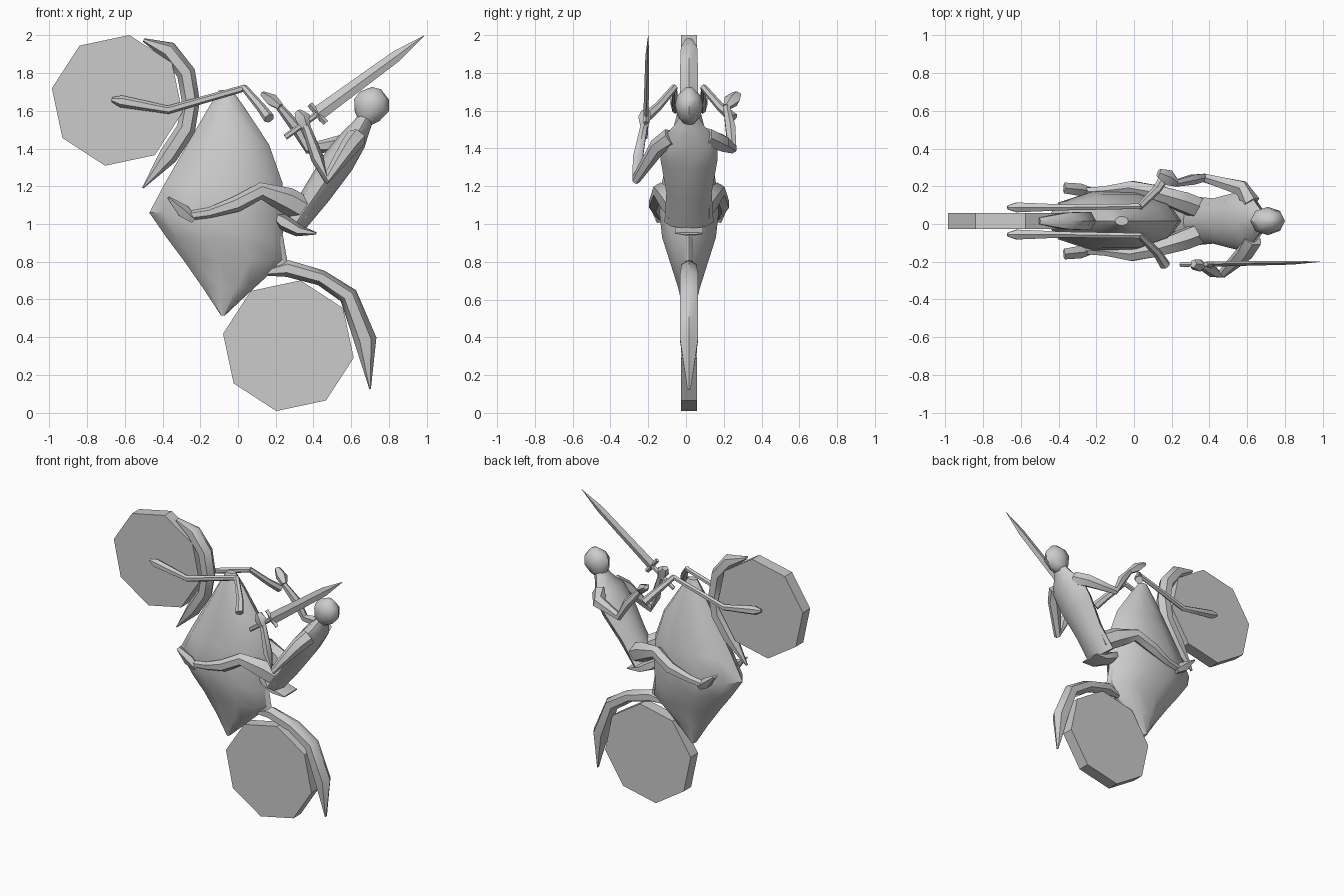
import bpy, bmesh
from math import sin, cos, pi, radians
from mathutils import Vector

YC = 0.016  # mid-plane of the bike


def finish(name, rings, angle=40):
    """Skin a list of equal-sized rings and cap both ends."""
    bm = bmesh.new()
    vr = [[bm.verts.new(p) for p in ring] for ring in rings]
    n = len(vr[0])
    for a, b in zip(vr, vr[1:]):
        for i in range(n):
            bm.faces.new((a[i], a[(i + 1) % n], b[(i + 1) % n], b[i]))
    bm.faces.new(vr[0])
    bm.faces.new(vr[-1])
    bmesh.ops.recalc_face_normals(bm, faces=bm.faces)
    me = bpy.data.meshes.new(name)
    bm.to_mesh(me)
    bm.free()
    me.shade_smooth()
    me.set_sharp_from_angle(angle=radians(angle))
    ob = bpy.data.objects.new(name, me)
    bpy.context.collection.objects.link(ob)
    return ob


def limb(name, rows, sides=6, angle=50):
    """Tapered tube. Each row: x, y, z, in-plane radius, sideways radius."""
    pts = [Vector(r[:3]) for r in rows]
    rings = []
    for i, r in enumerate(rows):
        t = (pts[min(i + 1, len(pts) - 1)] - pts[max(i - 1, 0)]).normalized()
        side = Vector((0, 1, 0))
        side = (side - t * side.dot(t)).normalized()
        up = side.cross(t)
        rings.append([pts[i] + up * r[3] * cos(2 * pi * k / sides)
                      + side * r[4] * sin(2 * pi * k / sides) for k in range(sides)])
    return finish(name, rings, angle)


def pair(name, rows, sides=6):
    """A limb on both sides; y is measured from the mid-plane."""
    for label, s in (("left", 1), ("right", -1)):
        limb(label + "_" + name, [(x, YC + s * y, z, a, b) for x, y, z, a, b in rows], sides)


# wheels
for name, x, z in (("front_wheel", -0.64, 1.655), ("rear_wheel", 0.267, 0.355)):
    bpy.ops.mesh.primitive_cylinder_add(vertices=8, radius=0.352, depth=0.085,
                                        location=(x, YC, z), rotation=(pi / 2, radians(10.5), 0))
    bpy.context.object.name = name

# fairing body: lens-shaped sections (z, front x, back x, half width)
body = [(1.71, -.10, -.03, .025), (1.61, -.16, .04, .06), (1.42, -.27, .165, .11),
        (1.22, -.385, .235, .15), (1.06, -.47, .25, .165), (.93, -.38, .235, .15),
        (.81, -.29, .25, .11), (.66, -.185, .085, .06), (.515, -.09, -.07, .025)]
finish("fairing_body", [[((a + b) / 2 + (b - a) / 2 * cos(k * pi / 5),
                          YC + w * sin(k * pi / 5), z) for k in range(10)]
                        for z, a, b, w in body], 45)

# fenders
limb("front_fender", [(-.50, YC, 1.975, .01, .02), (-.37, YC, 1.92, .05, .05),
                      (-.275, YC, 1.80, .05, .055), (-.25, YC, 1.65, .048, .055),
                      (-.275, YC, 1.505, .05, .055), (-.37, YC, 1.36, .05, .05),
                      (-.505, YC, 1.19, .004, .01)])
limb("rear_fender", [(.155, YC, .745, .02, .02), (.26, YC, .765, .045, .045),
                     (.44, YC, .715, .042, .055), (.585, YC, .62, .05, .055),
                     (.675, YC, .385, .06, .055), (.70, YC, .125, .004, .01)])
limb("tail_stem", [(.19, YC, .98, .04, .025), (.225, YC, .78, .04, .025)])

# seat
limb("seat", [(.17, YC, 1.06, .02, .05), (.24, YC, 1.01, .045, .08),
              (.32, YC, .965, .032, .085), (.415, YC, .95, .006, .085)])

# forks running into handlebars
pair("fork", [(-.67, .072, 1.66, .012, .012), (-.62, .072, 1.65, .032, .03),
              (-.37, .072, 1.605, .022, .018), (.04, .078, 1.722, .018, .016)])
pair("handlebar", [(.03, .075, 1.725, .018, .018), (.12, .165, 1.62, .025, .022),
                   (.165, .235, 1.56, .03, .028)])

# rider torso and head
limb("torso", [(.31, YC, 1.01, .06, .13), (.42, YC, 1.165, .075, .12),
               (.535, YC, 1.335, .085, .15), (.61, YC, 1.445, .072, .15),
               (.655, YC, 1.52, .05, .08), (.685, YC, 1.575, .04, .045)], 8)
limb("head", [(.675, YC, 1.535, .035, .035), (.685, YC, 1.57, .07, .06),
              (.708, YC, 1.63, .098, .075), (.723, YC, 1.68, .08, .062),
              (.733, YC, 1.72, .025, .02)], 8)

# rider legs and feet
pair("leg", [(.36, .06, 1.07, .07, .06), (.26, .10, 1.125, .07, .06),
             (.12, .15, 1.175, .045, .045), (-.01, .175, 1.105, .042, .042),
             (-.15, .16, 1.06, .028, .028), (-.25, .155, 1.045, .025, .025)])
pair("foot", [(-.235, .155, 1.02, .02, .025), (-.29, .165, 1.065, .038, .035),
              (-.37, .175, 1.14, .008, .03)], 5)

# rider arms: one on the handlebar, one holding the sword
limb("left_arm", [(.62, .11, 1.46, .055, .05), (.57, .19, 1.43, .048, .045),
                  (.37, .245, 1.40, .028, .025), (.31, .235, 1.51, .032, .03),
                  (.22, .215, 1.62, .02, .02)])
limb("left_hand", [(.225, .215, 1.62, .02, .02), (.18, .245, 1.655, .035, .045),
                   (.13, .27, 1.69, .015, .025)], 5)
limb("right_arm", [(.63, -.08, 1.46, .055, .05), (.59, -.15, 1.41, .05, .045),
                   (.465, -.265, 1.235, .025, .025), (.42, -.255, 1.35, .035, .03),
                   (.355, -.22, 1.53, .022, .02)])
limb("right_hand", [(.36, -.22, 1.51, .025, .022), (.34, -.22, 1.56, .045, .035),
                    (.315, -.21, 1.595, .02, .025)], 5)

# sword
limb("sword_grip", [(.25, -.215, 1.46, .016, .014), (.43, -.212, 1.59, .016, .014)], 6)
limb("sword_guard", [(.38, -.212, 1.635, .016, .014), (.465, -.212, 1.535, .016, .014)], 4, 20)
limb("sword_blade", [(.41, -.212, 1.575, .04, .014), (.84, -.205, 1.89, .03, .01),
                     (.985, -.20, 1.997, .001, .001)], 4, 20)
